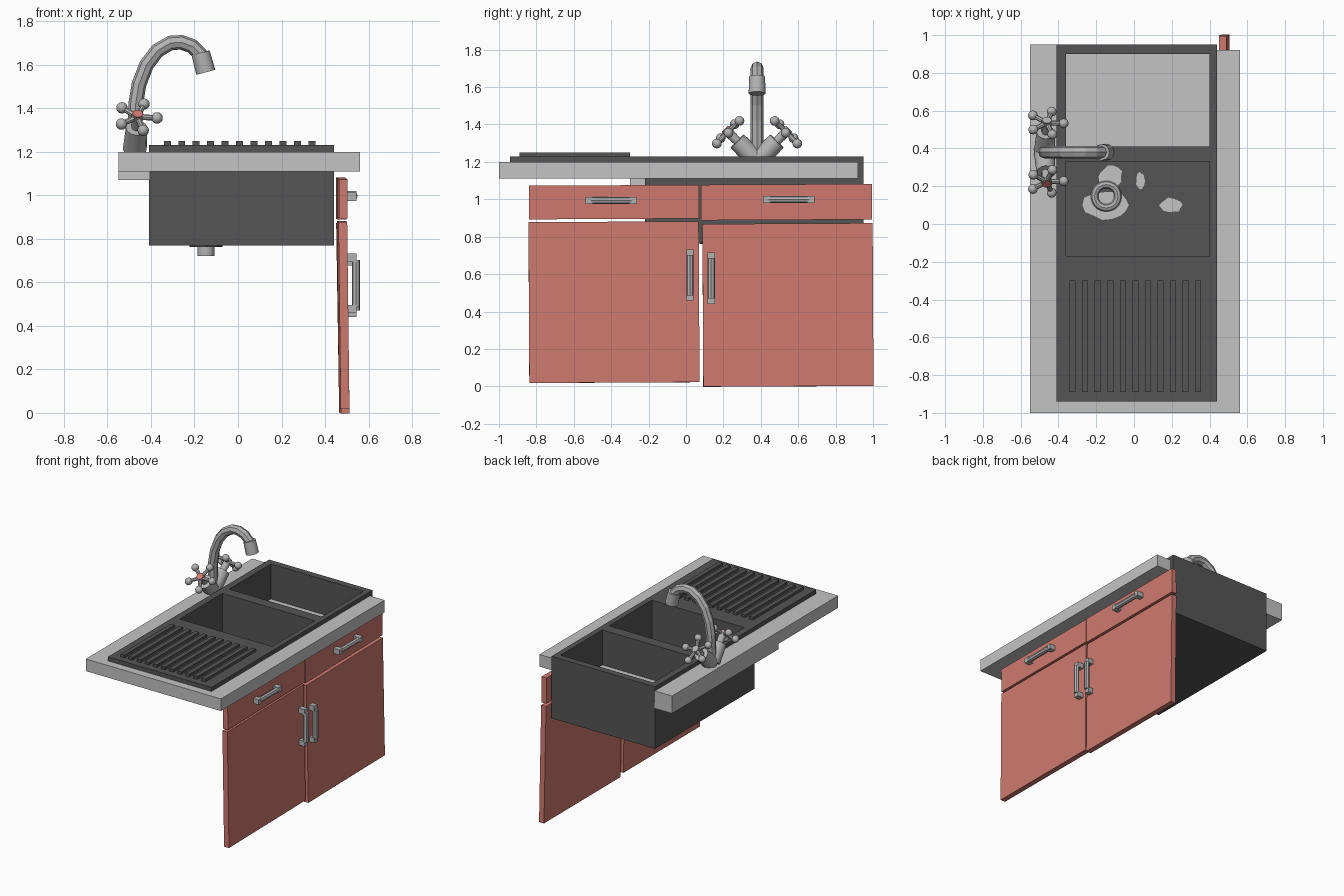
import bpy, bmesh, math, random
from mathutils import Vector

cube = bpy.data.objects.get("Cube")
if cube:
    bpy.data.objects.remove(cube, do_unlink=True)
random.seed(4)


def material(name, r, g, b):
    m = bpy.data.materials.new(name)
    m.use_nodes = True
    m.diffuse_color = (r, g, b, 1)
    m.node_tree.nodes["Principled BSDF"].inputs["Base Color"].default_value = (r, g, b, 1)
    return m


STONE = material("light grey", 0.55, 0.55, 0.55)
METAL = material("tap grey", 0.45, 0.45, 0.45)
BASIN = material("charcoal", 0.09, 0.09, 0.09)
RED = material("cabinet red", 0.62, 0.19, 0.155)


def finish(bm, name, mat):
    bmesh.ops.recalc_face_normals(bm, faces=bm.faces)
    me = bpy.data.meshes.new(name)
    bm.to_mesh(me)
    bm.free()
    ob = bpy.data.objects.new(name, me)
    bpy.context.collection.objects.link(ob)
    me.materials.append(mat)
    return ob


def box(name, x, y, z, mat):
    """Box from (min, max) pairs, with its origin in the middle."""
    bm = bmesh.new()
    bmesh.ops.create_cube(bm, size=1)
    bmesh.ops.scale(bm, verts=bm.verts, vec=(x[1] - x[0], y[1] - y[0], z[1] - z[0]))
    ob = finish(bm, name, mat)
    ob.location = (sum(x) / 2, sum(y) / 2, sum(z) / 2)
    return ob


def extrude(name, points, vec, mat):
    """Closed outline pushed along a vector."""
    bm = bmesh.new()
    face = bm.faces.new([bm.verts.new(p) for p in points])
    out = bmesh.ops.extrude_face_region(bm, geom=[face])
    bmesh.ops.translate(bm, vec=vec, verts=[v for v in out["geom"] if isinstance(v, bmesh.types.BMVert)])
    return finish(bm, name, mat)


def smooth(ob):
    bpy.ops.object.select_all(action="DESELECT")
    ob.select_set(True)
    bpy.context.view_layer.objects.active = ob
    bpy.ops.object.shade_smooth_by_angle(angle=math.radians(35))


def rod(name, a, b, r1, r2, mat, sides=12):
    """Cylinder or cone between two points."""
    a, b = Vector(a), Vector(b)
    bm = bmesh.new()
    bmesh.ops.create_cone(bm, cap_ends=True, segments=sides, radius1=r1, radius2=r2, depth=(b - a).length)
    ob = finish(bm, name, mat)
    ob.location = (a + b) / 2
    ob.rotation_euler = (b - a).to_track_quat("Z", "Y").to_euler()
    if sides > 8:
        smooth(ob)
    return ob


def ball(name, centre, r, mat):
    bm = bmesh.new()
    bmesh.ops.create_uvsphere(bm, u_segments=12, v_segments=8, radius=r)
    ob = finish(bm, name, mat)
    ob.location = centre
    smooth(ob)


# Worktop, open at the back around the basins
outline = [(-.55, -1), (.56, -1), (.56, .92), (.44, .92), (.44, -.22), (-.41, -.22), (-.41, .95), (-.55, .95)]
extrude("worktop", [(x, y, 1.11) for x, y in outline], (0, 0, .09), STONE)
box("worktop_cleat", (-.55, -.405), (-.3, .95), (1.07, 1.11), STONE)

# Sink body and drainboard in one profile, with two basins cut out
profile = [(-.94, 1.195), (-.22, 1.195), (-.22, .77), (.95, .77), (.95, 1.23), (-.94, 1.23)]
sink = extrude("sink", [(-.41, y, z) for y, z in profile], (.85, 0, 0), BASIN)
cutters = [box("basin_cutter", (-.36, .4), y, (.79, 1.4), BASIN) for y in ((-.17, .33), (.41, .9))]
for c in cutters:
    mod = sink.modifiers.new("cut", "BOOLEAN")
    mod.operation, mod.solver, mod.object = "DIFFERENCE", "EXACT", c
    c.hide_render = True
bpy.context.view_layer.objects.active = sink
for mod in list(sink.modifiers):
    bpy.ops.object.modifier_apply(modifier=mod.name)
for c in cutters:
    bpy.data.objects.remove(c, do_unlink=True)

# Drainboard ridges
for i in range(11):
    x = -.325 + i * .0665
    box("drain_ridge", (x - .016, x + .016), (-.89, -.3), (1.225, 1.25), BASIN)

# Water in the back basin, puddles in the front one
box("water", (-.36, .4), (.41, .9), (.962, .97), STONE)
for x, y, rx, ry in ((-.14, .1, .13, .085), (-.125, .25, .065, .06), (.035, .23, .025, .045), (.195, .1, .065, .04)):
    pts = []
    for k in range(14):
        a, w = k * math.tau / 14, random.uniform(.8, 1.08)
        pts.append((x + rx * w * math.cos(a), y + ry * w * math.sin(a), .788))
    extrude("puddle", pts, (0, 0, .006), STONE)

# Drain ring above, flange and outlet pipe below
bpy.ops.mesh.primitive_torus_add(major_radius=.062, minor_radius=.02, major_segments=20, minor_segments=8,
                                 location=(-.147, .147, .797))
ring = bpy.context.object
ring.name = "drain_ring"
ring.data.materials.append(METAL)
smooth(ring)
rod("drain_flange", (-.147, .147, .762), (-.147, .147, .772), .075, .075, BASIN, 8)
rod("drain_pipe", (-.147, .147, .72), (-.147, .147, .77), .04, .04, METAL)

# Doors and drawer fronts, hung slightly askew
YAW = math.radians(.5)
for name, y, z, x, lean in (("front_door", (-.84, .07), (.02, .88), .483, -.012),
                            ("back_door", (.09, 1), (0, .87), .482, -.016),
                            ("front_drawer", (-.84, .07), (.895, 1.075), .48, 0),
                            ("back_drawer", (.08, .995), (.89, 1.08), .474, 0)):
    panel = box(name, (x - .02, x + .02), y, z, RED)
    panel.rotation_euler = (math.radians(.3), lean, YAW)


def handle(name, y, z, vertical):
    """Two square posts joined by an eight-sided bar."""
    def at(x, s):
        return (x, y, z + s) if vertical else (x, y + s, z)
    for s in (-.118, .118):
        _, py, pz = at(0, s)
        box(name + "_post", (.49, .545), (py - .019, py + .019), (pz - .019, pz + .019), METAL)
    bar = .542 if vertical else .53
    rod(name + "_bar", at(bar, -.108), at(bar, .108), .019, .019, METAL, 8)


handle("front_door_handle", .022, .595, True)
handle("back_door_handle", .135, .578, True)
handle("front_drawer_handle", -.4, .993, False)
handle("back_drawer_handle", .55, 1, False)

# Tap spout
curve = bpy.data.curves.new("tap_spout", "CURVE")
curve.dimensions = "3D"
curve.bevel_depth, curve.bevel_resolution = .034, 2
curve.use_fill_caps = True
path = [(-.475, 1.2), (-.47, 1.42), (-.455, 1.51), (-.42, 1.6), (-.37, 1.665), (-.31, 1.7), (-.26, 1.703),
        (-.21, 1.685), (-.175, 1.65), (-.165, 1.62)]
line = curve.splines.new("POLY")
line.points.add(len(path) - 1)
for p, (x, z) in zip(line.points, path):
    p.co = (x, .38, z, 1)
spout = bpy.data.objects.new("tap_spout", curve)
bpy.context.collection.objects.link(spout)
curve.materials.append(METAL)
line.use_smooth = False
rod("tap_nozzle", (-.172, .38, 1.655), (-.148, .38, 1.565), .043, .045, METAL)

# Mirrored tap valves with five-ball wheels
for side, name in ((-1, "front_valve"), (1, "back_valve")):
    axis = Vector((.06, side * .7, .7)).normalized()
    base = Vector((-.475, .38, 1.205))
    hub = base + axis * .22
    rod(name + "_body", base + axis * .01, base + axis * .15, .055, .05, METAL)
    rod(name + "_stem", base + axis * .14, hub + axis * .015, .022, .028, METAL)
    rod(name + "_cap", hub + axis * .014, hub + axis * .022, .024, .024, RED if side < 0 else METAL)
    u = axis.orthogonal().normalized()
    v = axis.cross(u)
    for k in range(5):
        a = k * math.tau / 5 + .3
        tip = hub + (u * math.cos(a) + v * math.sin(a)) * .09
        rod(name + "_spoke", hub, tip, .014, .012, METAL, 8)
        ball(name + "_ball", tip, .026, METAL)
